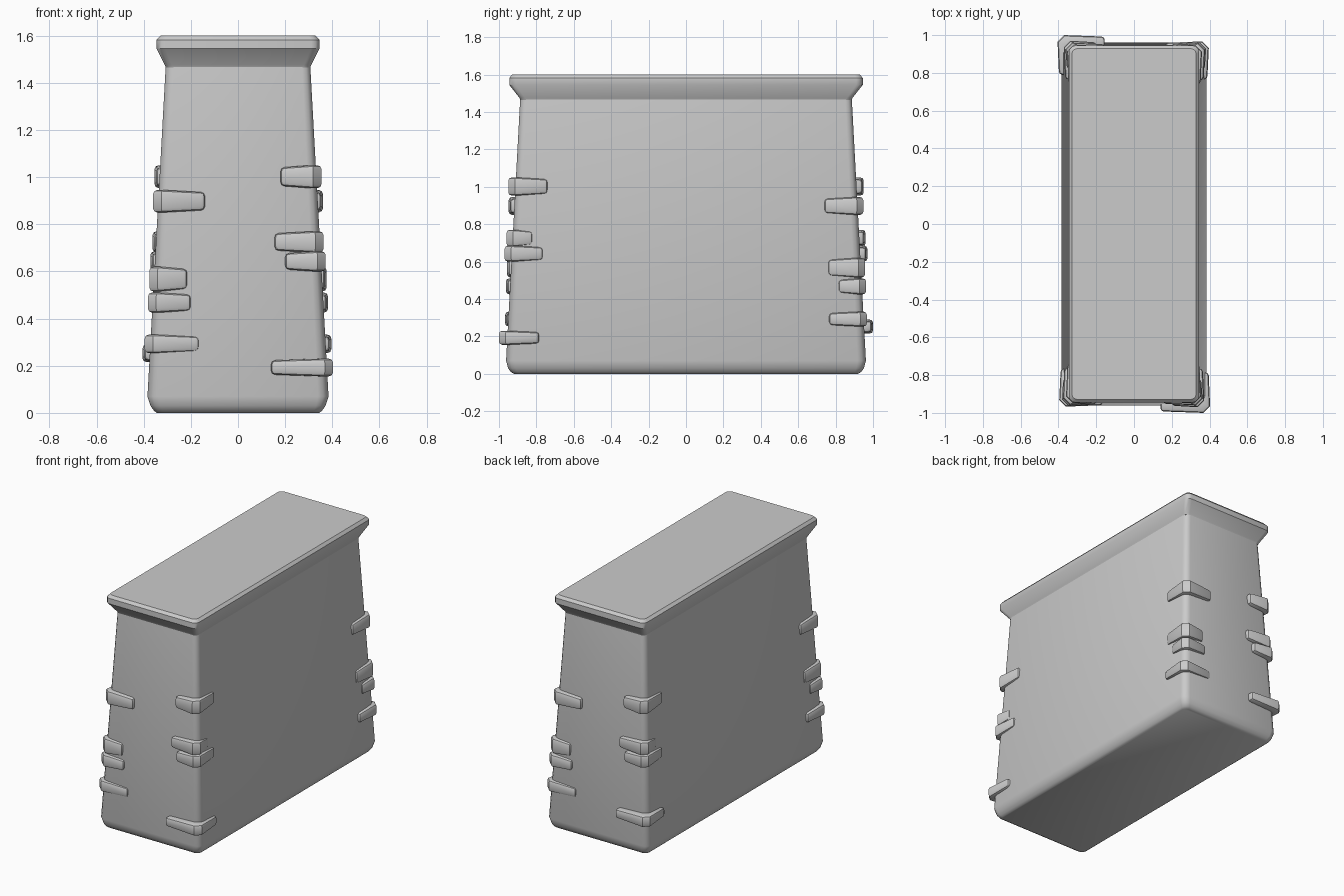
import bpy, bmesh, math
from math import sin, cos, pi

if "Cube" in bpy.data.objects:
    bpy.data.objects.remove(bpy.data.objects["Cube"])


def finish(bm, name, angle=35):
    bmesh.ops.recalc_face_normals(bm, faces=bm.faces)
    mesh = bpy.data.meshes.new(name)
    bm.to_mesh(mesh)
    bm.free()
    ob = bpy.data.objects.new(name, mesh)
    bpy.context.collection.objects.link(ob)
    bpy.ops.object.select_all(action='DESELECT')
    ob.select_set(True)
    bpy.context.view_layer.objects.active = ob
    bpy.ops.object.shade_smooth_by_angle(angle=math.radians(angle))
    return ob


def loft(name, rings, steps=3):
    """Stack rounded rectangles given as (z, half x, half y, corner radius)."""
    bm = bmesh.new()
    loops = []
    for z, hx, hy, r in rings:
        loop = []
        for q, (sx, sy) in enumerate([(1, 1), (-1, 1), (-1, -1), (1, -1)]):
            for i in range(steps + 1):
                a = (q + i / steps) * pi / 2
                loop.append(bm.verts.new((sx * (hx - r) + r * cos(a),
                                          sy * (hy - r) + r * sin(a), z)))
        loops.append(loop)
    n = len(loops[0])
    for a, b in zip(loops, loops[1:]):
        for i in range(n):
            bm.faces.new((a[i], a[(i + 1) % n], b[(i + 1) % n], b[i]))
    bm.faces.new(loops[0])
    bm.faces.new(loops[-1])
    return finish(bm, name)


def corner_stone(name, sx, sy, z0, z1, cx, cy, ex, ey):
    """L-shaped stone: outer corner at (cx, cy), arms ending at x=ex and y=ey."""
    c, d, t = 0.035, 0.075, 0.008
    zm = (z0 + z1) / 2
    # plan point and height scale, arms taper towards their ends
    plan = [(ex, cy - t, .8), (cx - c, cy, 1), (cx, cy - c, 1), (cx - t, ey, .8),
            (cx - d, ey, .8), (cx - d, cy - d, 1), (ex, cy - d, .8)]
    bm = bmesh.new()
    low, high = [[bm.verts.new((sx * x, sy * y, zm + s * k * (z1 - z0) / 2))
                  for x, y, k in plan] for s in (-1, 1)]
    n = len(plan)
    for i in range(n):
        j = (i + 1) % n
        bm.faces.new((low[i], low[j], high[j], high[i]))
    for ring in (low, high):
        bm.faces.new((ring[0], ring[1], ring[5], ring[6]))
        bm.faces.new((ring[1], ring[2], ring[5]))
        bm.faces.new((ring[2], ring[3], ring[4], ring[5]))
    bmesh.ops.recalc_face_normals(bm, faces=bm.faces)
    sharp = [e for e in bm.edges if e.calc_face_angle(0) > 0.9]
    bmesh.ops.bevel(bm, geom=sharp, offset=0.017, segments=2, profile=0.5,
                    affect='EDGES', clamp_overlap=True)
    return finish(bm, name, 40)


# Tapered block with rounded foot
loft("pillar_body", [(0, .345, .92, .03), (.01, .357, .937, .035), (.03, .371, .951, .04),
                     (.07, .384, .962, .045), (1.48, .306, .886, .035)])
# Flared cap
loft("cap", [(1.465, .306, .886, .03), (1.475, .31, .89, .03), (1.545, .345, .945, .035),
             (1.582, .345, .945, .035), (1.6, .329, .929, .03)])

# Corner stones: (bottom, top, corner x, corner y, x arm end, y arm end)
set_a = [(.85, .945, .36, .948, .14, .74), (.515, .62, .376, .957, .215, .76),
         (.425, .51, .382, .963, .2, .815), (.253, .332, .396, .967, .165, .765)]
set_b = [(.953, 1.05, .354, .95, .18, .74), (.68, .77, .363, .96, .155, .82),
         (.6, .685, .372, .97, .2, .765)]
wide = (.155, .23, .403, 1.0, .14, .785)
raised = (.215, .29, .405, 1.0, .155, .79)

for side, s in (("front", -1), ("back", 1)):
    for i, p in enumerate(set_a):
        corner_stone(f"{side}_corner_stone_a{i + 1}", s, s, *p)
    for i, p in enumerate(set_b + [wide if s < 0 else raised]):
        corner_stone(f"{side}_corner_stone_b{i + 1}", -s, s, *p)
